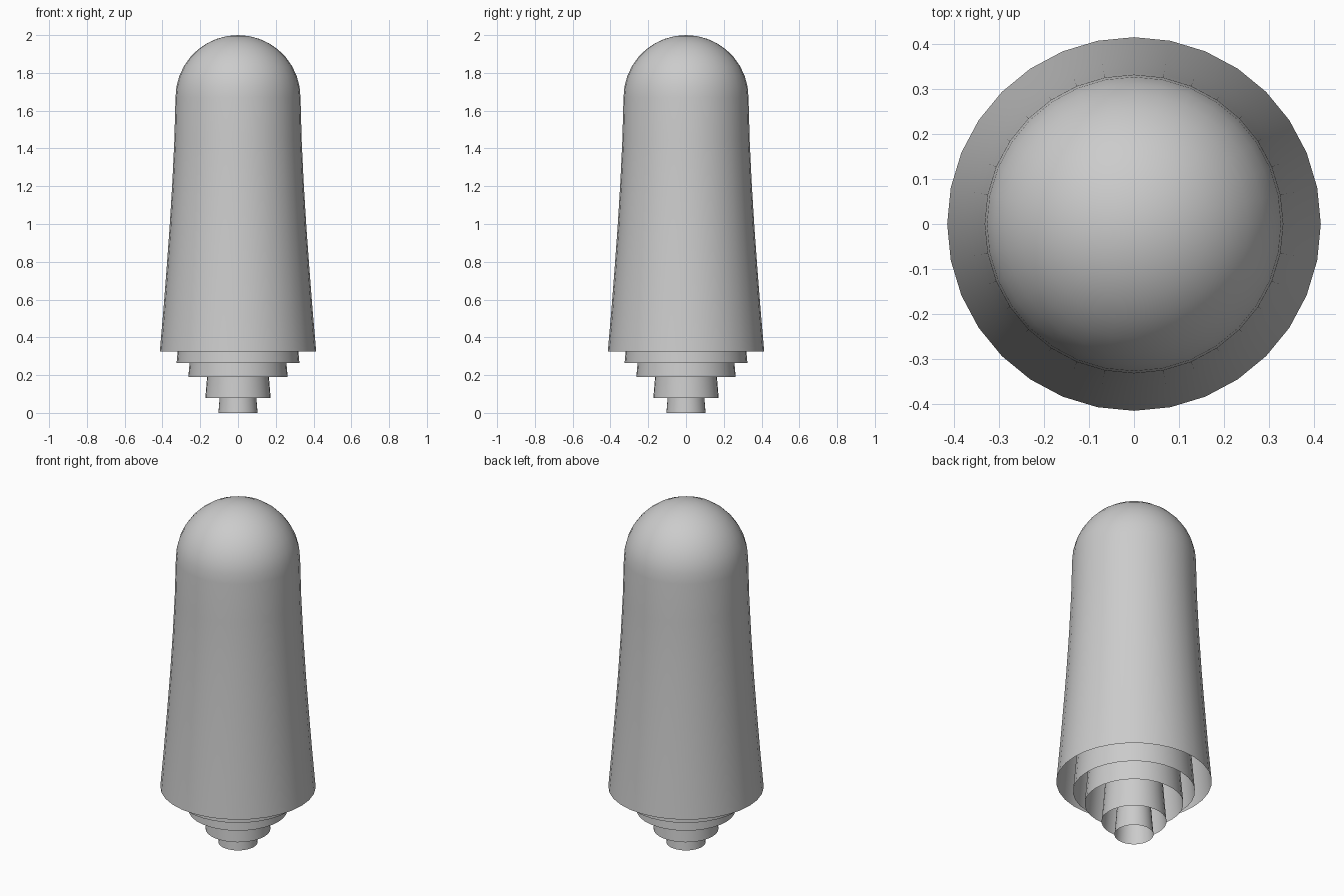
import bpy, bmesh, math

if "Cube" in bpy.data.objects:
    bpy.data.objects.remove(bpy.data.objects["Cube"])

SIDES = 32
grey = bpy.data.materials.new("plain grey")
grey.diffuse_color = (0.6, 0.6, 0.6, 1)
grey.use_nodes = True
grey.node_tree.nodes["Principled BSDF"].inputs["Base Color"].default_value = grey.diffuse_color

# Shell outline (radius, height above rim): flared wall, then a half-round dome
profile = [(0.414, 0), (0.395, 0.22), (0.378, 0.44), (0.362, 0.66),
           (0.348, 0.89), (0.337, 1.12), (0.331, 1.345)]
profile += [(0.331 * math.cos(math.radians(a)), 1.345 + 0.33 * math.sin(math.radians(a)))
            for a in range(10, 90, 10)]


def shell(name, rim_z, scale):
    """Thin open-bottomed domed shell, scaled about its rim."""
    bm = bmesh.new()
    rings = []
    for r, z in profile:
        rings.append([bm.verts.new((r * scale * math.cos(2 * math.pi * i / SIDES),
                                    r * scale * math.sin(2 * math.pi * i / SIDES),
                                    rim_z + z * scale)) for i in range(SIDES)])
    for lo, hi in zip(rings, rings[1:]):
        for i in range(SIDES):
            j = (i + 1) % SIDES
            bm.faces.new((lo[i], lo[j], hi[j], hi[i]))
    top = bm.verts.new((0, 0, rim_z + 1.675 * scale))
    for i in range(SIDES):
        bm.faces.new((rings[-1][i], rings[-1][(i + 1) % SIDES], top))
    for f in bm.faces:
        f.smooth = True
    mesh = bpy.data.meshes.new(name)
    bm.to_mesh(mesh)
    bm.free()
    mesh.materials.append(grey)
    bpy.context.collection.objects.link(bpy.data.objects.new(name, mesh))


# Outer shell and four nested smaller copies stepping down below it
for name, rim_z, radius in [("outer_shell", 0.325, 0.414),
                            ("second_shell", 0.265, 0.325),
                            ("third_shell", 0.19, 0.263),
                            ("fourth_shell", 0.08, 0.173),
                            ("inner_shell", 0.0, 0.104)]:
    shell(name, rim_z, radius / 0.414)
